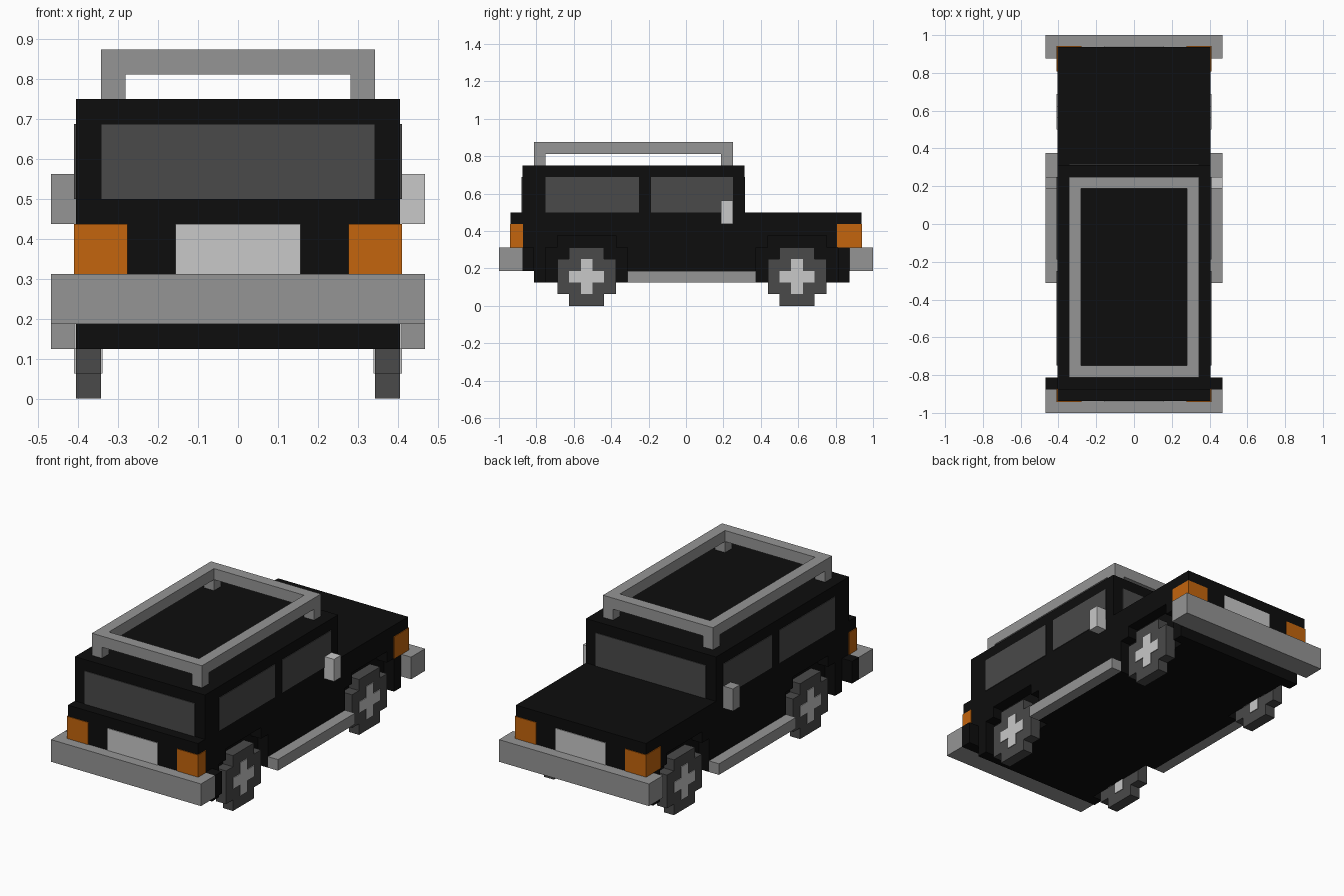
import bpy, bmesh

if "Cube" in bpy.data.objects:
    bpy.data.objects.remove(bpy.data.objects["Cube"])

U = 1 / 16          # block size of the model
T = 0.004           # thickness of painted plates


def material(name, rgb):
    m = bpy.data.materials.new(name)
    m.diffuse_color = (*rgb, 1)
    m.use_nodes = True
    m.node_tree.nodes["Principled BSDF"].inputs["Base Color"].default_value = m.diffuse_color
    return m


BLACK = material("black paint", (0.004, 0.004, 0.004))
GREY = material("mid grey", (0.30, 0.30, 0.30))
LIGHT = material("light grey", (0.58, 0.58, 0.58))
DARK = material("dark grey", (0.068, 0.068, 0.068))
ORANGE = material("orange", (0.55, 0.13, 0.004))


def finish(name, bm, mat):
    bmesh.ops.recalc_face_normals(bm, faces=bm.faces)
    me = bpy.data.meshes.new(name)
    bm.to_mesh(me)
    bm.free()
    me.materials.append(mat)
    ob = bpy.data.objects.new(name, me)
    bpy.context.collection.objects.link(ob)
    return ob


def boxes(name, mat, *spans, grow=(0, 0, 0)):
    """One object of boxes; each span is x0,x1,y0,y1,z0,z1 in blocks."""
    bm = bmesh.new()
    for s in spans:
        vs = bmesh.ops.create_cube(bm, size=1)["verts"]
        for v in vs:
            for i in range(3):
                a, b = s[2 * i] * U - grow[i], s[2 * i + 1] * U + grow[i]
                v.co[i] = a if v.co[i] < 0 else b
    return finish(name, bm, mat)


def extrude(name, mat, profile, x0, x1):
    """Side profile (y, z in blocks) extruded along x."""
    bm = bmesh.new()
    f = bm.faces.new([bm.verts.new((x0, y * U, z * U)) for y, z in profile])
    r = bmesh.ops.extrude_face_region(bm, geom=[f])
    for v in r["geom"]:
        if isinstance(v, bmesh.types.BMVert):
            v.co.x = x1
    return finish(name, bm, mat)


def plus(cy, cz, a, b):
    """Cross outline with half length a and half arm width b."""
    pts = [(a, -b), (a, b), (b, b), (b, a), (-b, a), (-b, b),
           (-a, b), (-a, -b), (-b, -b), (-b, -a), (b, -a), (b, -b)]
    return [(cy + y, cz + z) for y, z in pts]


# Body shell
body = extrude("body", BLACK, [
    (-13, 2), (14, 2), (14, 5), (15, 5), (15, 8), (5, 8), (5, 12), (-14, 12),
    (-14, 8), (-15, 8), (-15, 5), (-14, 5), (-14, 3), (-13, 3)], -6.5 * U, 6.5 * U)

# Wheels, hubs and stepped wheel wells
for end, cy in (("front", -8.5), ("back", 9.5)):
    for side, s in (("left", -1), ("right", 1)):
        c = cy
        well = extrude(f"{end}_{side}_well_cutter", BLACK, [
            (c - 3.5, -1), (c + 3.5, -1), (c + 3.5, 5), (c + 2.5, 5), (c + 2.5, 6),
            (c - 2.5, 6), (c - 2.5, 5), (c - 3.5, 5)], s * 5.5 * U, s * 8 * U)
        well.hide_render = True
        well.hide_set(True)
        cut = body.modifiers.new(well.name, 'BOOLEAN')
        cut.operation = 'DIFFERENCE'
        cut.solver = 'EXACT'
        cut.object = well
        extrude(f"{end}_{side}_wheel", DARK, plus(c, 2.5, 2.5, 1.5), s * 5.5 * U, s * 6.5 * U)
        extrude(f"{end}_{side}_hub", LIGHT, plus(c, 2.5, 1.5, 0.5),
                s * (5.5 * U - T), s * (6.5 * U + T))

# Bumpers and the black bar behind the front one
boxes("front_bumper", GREY, (-7.5, 7.5, -16, -14, 3, 5))
boxes("front_bumper_bar", BLACK, (-7.5, 7.5, -14, -13, 3, 5))
boxes("back_bumper", GREY, (-7.5, 7.5, 14, 16, 3, 5))

# Side steps, mirrors, side windows, corner lights
for side, s, mirror_mat in (("left", -1, GREY), ("right", 1, LIGHT)):
    def sx(a, b):
        return (a, b) if s > 0 else (-b, -a)
    boxes(side + "_step", GREY, (*sx(6.5, 7.5), -5, 6, 2, 3))
    boxes(side + "_mirror", mirror_mat, (*sx(6.5, 7.5), 3, 4, 7, 9))
    boxes(side + "_windows", DARK, (*sx(6.4, 6.5), -12, -4, 8, 11),
          (*sx(6.4, 6.5), -3, 4, 8, 11), grow=(T, 0, 0))
    boxes(side + "_lights", ORANGE, (*sx(4.5, 6.5), -15, -14, 5, 7),
          (*sx(4.5, 6.5), 13, 15, 5, 7), grow=(T, T, 0))

# End windows and light panels
boxes("front_window", DARK, (-5.5, 5.5, -14, -13.9, 8, 11), grow=(0, T, 0))
boxes("back_window", DARK, (-5.5, 5.5, 4.9, 5, 8, 11), grow=(0, T, 0))
boxes("front_panel", LIGHT, (-2.5, 2.5, -15, -14.9, 5, 7), grow=(0, T, 0))
boxes("back_panel", LIGHT, (-2.5, 2.5, 14.9, 15, 5, 7), grow=(0, T, 0))

# Roof rack rails and feet
boxes("roof_rack_rails", GREY,
      (-5.5, -4.5, -13, 4, 13, 14), (4.5, 5.5, -13, 4, 13, 14),
      (-4.5, 4.5, -13, -12, 13, 14), (-4.5, 4.5, 3, 4, 13, 14))
boxes("roof_rack_feet", GREY, *[(x, x + 1, y, y + 1, 12, 13)
                                for x in (-5.5, 4.5) for y in (-13, 3)])
